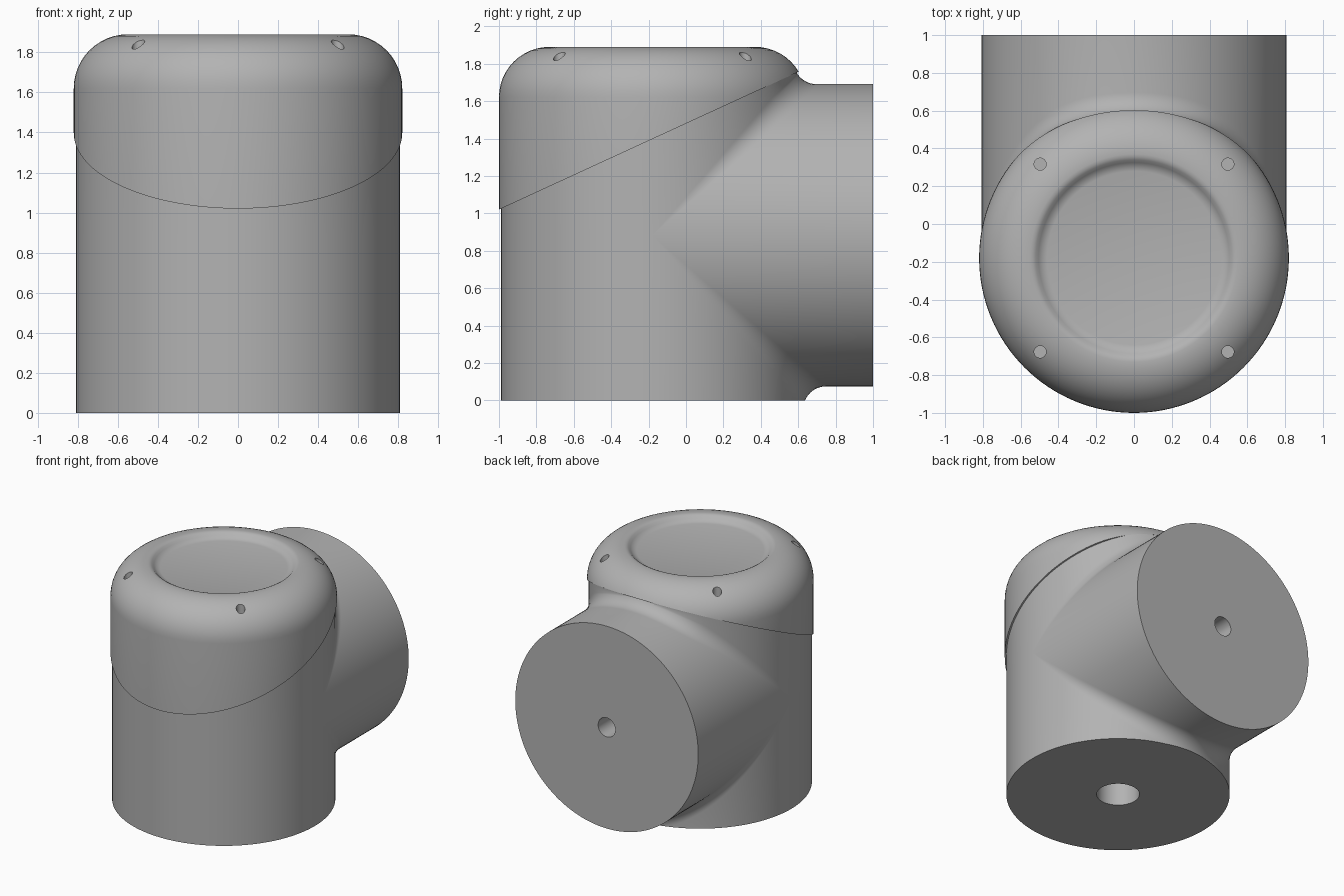
import bpy, bmesh
from math import sin, cos, pi, sqrt
from mathutils import Vector

if "Cube" in bpy.data.objects:
    bpy.data.objects.remove(bpy.data.objects["Cube"], do_unlink=True)

R = 0.808            # radius of both pipes
FILLET = 0.12        # blend between the pipes
YC, ZC = -0.18, 0.883  # upright axis, sideways axis
CORNER, ZT = 0.26, 1.62  # rounded shoulder radius and start height
CUT_POINT, CUT_NORMAL = Vector((0, -1, 1.02)), Vector((0, -0.46, 1))
STEPS = 64

grey = bpy.data.materials.new("plain_grey")
grey.use_nodes = True
grey.diffuse_color = (0.45, 0.45, 0.45, 1)
grey.node_tree.nodes["Principled BSDF"].inputs["Base Color"].default_value = (0.45, 0.45, 0.45, 1)


def add_sheet(bm, columns):
    """Join neighbouring columns of points with quads."""
    rows = [[bm.verts.new(p) for p in col] for col in columns]
    for a, b in zip(rows, rows[1:]):
        for i in range(len(a) - 1):
            bm.faces.new((a[i], b[i], b[i + 1], a[i + 1]))


def bisect(bm, point, normal):
    """Remove everything on the positive side of a plane."""
    bmesh.ops.bisect_plane(bm, geom=bm.verts[:] + bm.edges[:] + bm.faces[:], dist=1e-6,
                           plane_co=point, plane_no=normal, clear_outer=True)


def finish(bm, name):
    """Close the open ends and make an object."""
    bmesh.ops.remove_doubles(bm, verts=bm.verts[:], dist=1e-5)
    bmesh.ops.holes_fill(bm, edges=[e for e in bm.edges if e.is_boundary], sides=0)
    bmesh.ops.recalc_face_normals(bm, faces=bm.faces[:])
    mesh = bpy.data.meshes.new(name)
    bm.to_mesh(mesh)
    bm.free()
    mesh.materials.append(grey)
    obj = bpy.data.objects.new(name, mesh)
    bpy.context.collection.objects.link(obj)
    return obj


def drill(obj, center, radius, depth, rotation=(0, 0, 0)):
    """Cut a round hole reaching the given depth either side of the center."""
    bpy.ops.mesh.primitive_cylinder_add(vertices=40, radius=radius, depth=2 * depth,
                                        location=center, rotation=rotation)
    cutter = bpy.context.object
    cutter.hide_render = True
    cutter.data.materials.append(grey)
    mod = obj.modifiers.new("hole", "BOOLEAN")
    mod.operation, mod.solver, mod.object = "DIFFERENCE", "EXACT", cutter
    bpy.context.view_layer.objects.active = obj
    bpy.ops.object.modifier_apply(modifier=mod.name)
    bpy.data.objects.remove(cutter, do_unlink=True)


def smooth(obj):
    bpy.ops.object.select_all(action="DESELECT")
    obj.select_set(True)
    bpy.context.view_layer.objects.active = obj
    bpy.ops.object.shade_smooth_by_angle(angle=pi / 6)


def blend_column(phi, side):
    """Upright wall, rolling-ball fillet and sideways pipe at one angle."""
    x = (R + FILLET) * sin(phi)
    z = ZC + side * (R + FILLET) * cos(phi)
    nr, nz, reach = 1, 0, R + FILLET
    if z > ZT:
        nz = (z - ZT) / (CORNER + FILLET)
        nr = sqrt(1 - nz * nz)
        reach = R - CORNER + (CORNER + FILLET) * nr
    y = sqrt(max(0, reach * reach - x * x))
    ball = Vector((x, YC + y, z))
    to_wall = -Vector((x / reach * nr, y / reach * nr, nz))
    to_pipe = -Vector((sin(phi), 0, side * cos(phi)))
    arc = [ball + FILLET * to_wall.lerp(to_pipe, i / 10).normalized() for i in range(11)]
    start = Vector((arc[0].x, arc[0].y, 2 if side > 0 else -0.1))
    end = Vector((arc[-1].x, 1, arc[-1].z))
    return [start] + arc + [end]


# Pipe elbow: front wall plus blended upper and lower back halves
bm = bmesh.new()
angles = [-pi / 2 + pi * i / STEPS for i in range(STEPS + 1)]
for side in (1, -1):
    add_sheet(bm, [blend_column(a, side) for a in angles])
add_sheet(bm, [[(R * sin(a), YC - R * cos(a), z) for z in (-0.1, ZC, 2)] for a in angles])
bmesh.ops.remove_doubles(bm, verts=bm.verts[:], dist=1e-5)
bisect(bm, CUT_POINT, CUT_NORMAL)
bisect(bm, Vector((0, 0, 0)), Vector((0, 0, -1)))
elbow = finish(bm, "pipe_elbow")
drill(elbow, (0, YC, 0), 0.155, 0.5)
drill(elbow, (0, 1, ZC), 0.076, 0.4, (pi / 2, 0, 0))
smooth(elbow)

# Cap: lathed dome with a dished top, cut on the slant
profile = [(0, 1.845), (0.46, 1.845), (0.485, 1.851), (0.505, 1.866), (0.52, 1.881), (0.535, 1.888)]
for i in range(13):
    t = pi / 2 * i / 12
    profile.append((0.55 + 0.27 * sin(t), ZT + 0.27 * cos(t)))
profile.append((0.82, 0.5))
bm = bmesh.new()
turn = [pi * i / STEPS for i in range(2 * STEPS + 1)]
add_sheet(bm, [[(r * cos(a), YC + r * sin(a), z) for r, z in profile] for a in turn])
bmesh.ops.remove_doubles(bm, verts=bm.verts[:], dist=1e-5)
bmesh.ops.dissolve_degenerate(bm, edges=bm.edges[:], dist=1e-5)
bisect(bm, CUT_POINT, -CUT_NORMAL)
cap = finish(bm, "slanted_cap")
for sx in (-1, 1):
    for sy in (-1, 1):
        drill(cap, (sx * 0.497, YC + sy * 0.497, 1.85), 0.032, 0.08)
smooth(cap)
